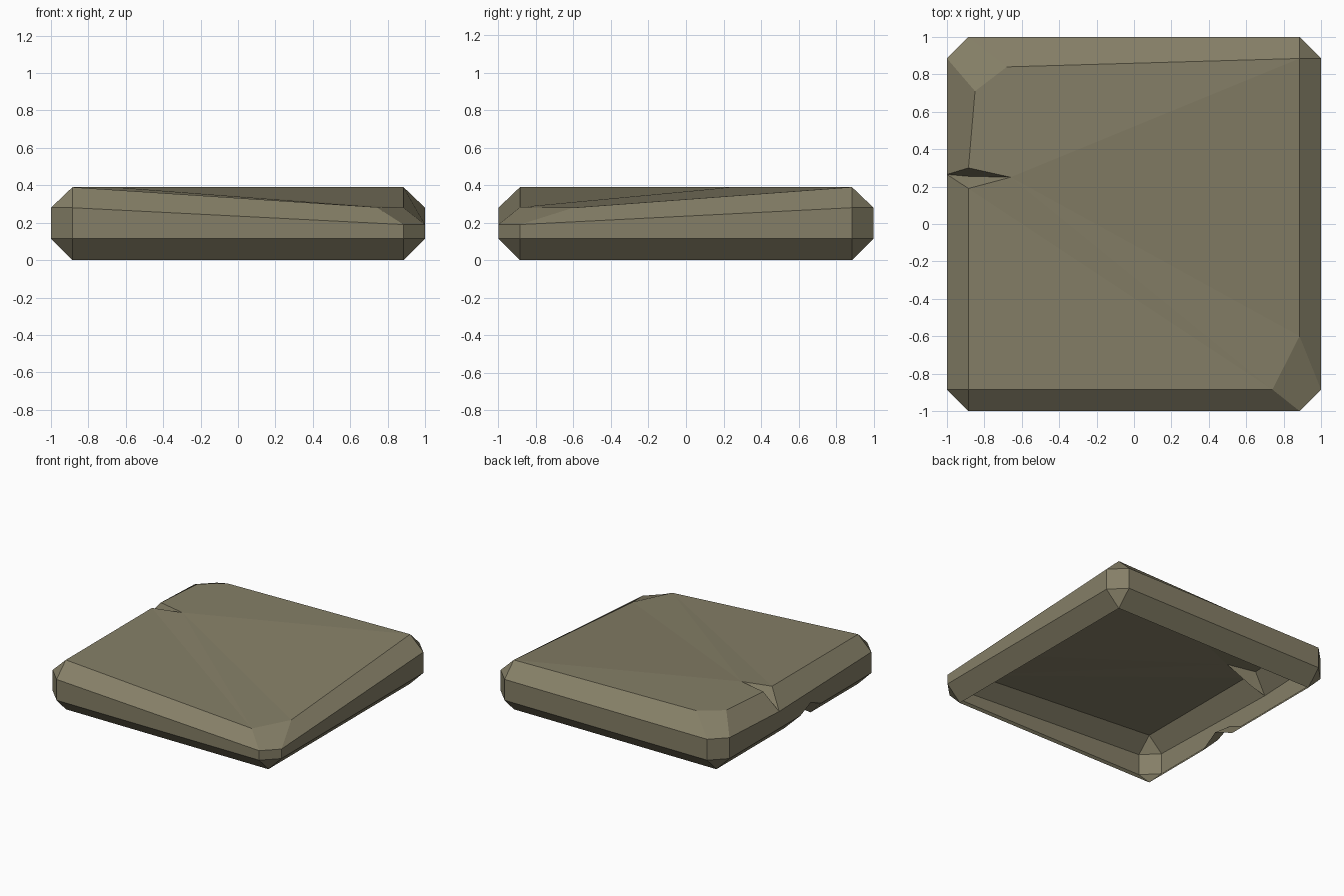
import bpy, bmesh

if "Cube" in bpy.data.objects:
    bpy.data.objects.remove(bpy.data.objects["Cube"])

C, W = 0.885, 1.0             # chamfer inset and half width
Z0, Z1, Z2, Z3 = 0.0, 0.115, 0.28, 0.39

mat = bpy.data.materials.new("olive_stone")
mat.diffuse_color = (0.235, 0.212, 0.135, 1)
mat.use_nodes = True
mat.node_tree.nodes["Principled BSDF"].inputs["Base Color"].default_value = mat.diffuse_color

bm = bmesh.new()
v = lambda x, y, z: bm.verts.new((x, y, z))
face = lambda *p: bm.faces.new(p)

# corners counter-clockwise: front left, front right, back right, back left
signs = [(-1, -1), (1, -1), (1, 1), (-1, 1)]
top_z = [Z2, 0.19, Z2, Z2]    # front right corner is broken lower
base = [v(sx * C, sy * C, Z0) for sx, sy in signs]
lowx = [v(sx * W, sy * C, Z1) for sx, sy in signs]
lowy = [v(sx * C, sy * W, Z1) for sx, sy in signs]
upx = [v(s[0] * W, s[1] * C, z) for s, z in zip(signs, top_z)]
upy = [v(s[0] * C, s[1] * W, z) for s, z in zip(signs, top_z)]

# top outline, with two chipped corners
A = v(-C, -C, Z3)
B1, B2 = v(0.74, -C, Z2 + 0.003), v(C, -0.6, Z2)
D = v(C, C, Z3)
E1, E2 = v(-0.68, 0.84, Z3), v(-0.85, 0.71, Z3)

# crack on the left edge
N1, N2 = v(-C, 0.30, Z3), v(-C, 0.19, Z3)
T, G, P = v(-0.66, 0.25, Z3), v(-C, 0.255, 0.29), v(-W, 0.265, 0.25)
face(N1, P, G)
face(N1, G, T)
face(N2, G, P)
face(N2, T, G)

# corner posts and lower corner triangles
for i in range(4):
    face(lowx[i], lowy[i], upy[i], upx[i])
    face(base[i], lowx[i], lowy[i])

# walls and lower chamfers: front, right, back
for a, b, lo, up in ((0, 1, lowy, upy), (1, 2, lowx, upx), (2, 3, lowy, upy)):
    face(lo[a], lo[b], up[b], up[a])
    face(base[a], base[b], lo[b], lo[a])

# left wall with a chip in its lower edge
w1, w2 = v(-W, 0.0, Z1), v(-W, -0.26, Z1)
b1, b2 = v(-C, 0.04, Z0), v(-C, -0.29, Z0)
q, m = v(-W, -0.13, 0.17), v(-C, -0.15, 0.09)
face(lowx[3], w1, q, P, upx[3])
face(q, w2, lowx[0], upx[0], P)
face(base[3], b1, w1, lowx[3])
face(b2, base[0], lowx[0], w2)
face(b1, m, q, w1)
face(m, b2, w2, q)

# upper chamfers
face(upy[0], upy[1], B1, A)
face(upx[1], upx[2], D, B2)
face(upy[2], upy[3], E1, D)
face(upx[3], P, N1, E2)
face(P, upx[0], A, N2)

# upper corners
face(upx[0], upy[0], A)
face(upy[1], upx[1], B2, B1)
face(upx[2], upy[2], D)
face(upy[3], upx[3], E2, E1)

# top, sagging to the front right; underside stays open
face(N2, A, B1)
face(T, N2, B1)
face(T, B1, B2)
face(T, B2, D)
face(T, D, E1, E2, N1)

bmesh.ops.recalc_face_normals(bm, faces=bm.faces[:])
top = max(bm.faces, key=lambda f: f.calc_area())
if top.normal.z < 0:
    bmesh.ops.reverse_faces(bm, faces=bm.faces[:])

mesh = bpy.data.meshes.new("stone_slab")
bm.to_mesh(mesh)
bm.free()
mesh.materials.append(mat)
bpy.context.collection.objects.link(bpy.data.objects.new("stone_slab", mesh))
